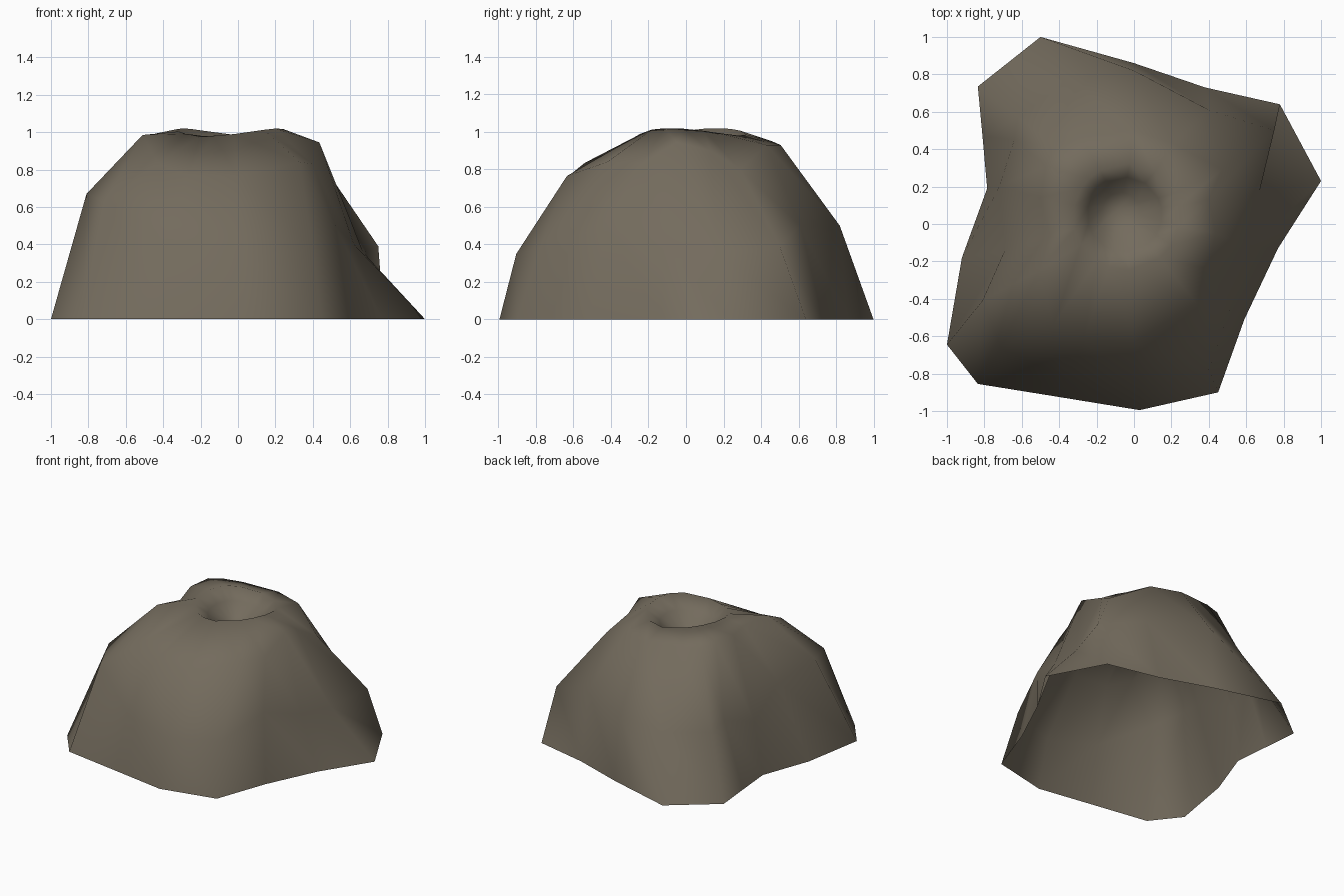
import bpy, bmesh, math

if "Cube" in bpy.data.objects:
    bpy.data.objects.remove(bpy.data.objects["Cube"])

# Sixteen ribs, listed clockwise from the back-left corner
foot = [(-.50, 1.0), (0, .86), (.38, .73), (.78, .64), (1.0, .23), (.77, -.13),
        (.59, -.51), (.45, -.90), (.03, -.995), (-.40, -.925), (-.835, -.855),
        (-1.0, -.645), (-.92, -.18), (-.785, .19), (-.81, .47), (-.835, .735)]
flank = [(-.34, .77, .43), (0, .82, .50), (.40, .61, .50), (.75, .50, .39),
         (.67, .17, .357), (.62, -.12, .40), (.52, -.43, .50), (.40, -.78, .38),
         (.03, -.905, .35), (-.36, -.83, .42), (-.71, -.66, .63), (-.81, -.41, .67),
         (-.69, -.14, .56), (-.72, .20, .40), (-.64, .45, .48), (-.62, .57, .43)]
shoulder = [(-.28, .46, .95), (-.01, .505, .93), (.21, .43, .93), (.47, .29, .80),
            (.40, .13, .90), (.435, -.05, .945), (.40, -.24, .83), (.33, -.42, .84),
            (0, -.635, .765), (-.27, -.62, .77), (-.43, -.54, .835), (-.51, -.25, .985),
            (-.45, -.06, .965), (-.50, .14, .98), (-.47, .31, .985), (-.41, .41, .96)]
CX, CY = -.04, .04     # crater centre


def crater_ring(radius, z, wave, shift=0):
    """Ring round the crater with a gently uneven lip, lined up with the ribs."""
    ring = []
    for x, y, _ in shoulder:
        a = math.atan2(y - CY, x - CX)
        ring.append((CX - shift + radius * math.cos(a), CY + shift + radius * math.sin(a),
                     z + wave * math.cos(2 * a + .9)))
    return ring


rings = [[(x, y, 0) for x, y in foot], flank, shoulder,
         crater_ring(.285, 1.0, .02), crater_ring(.20, .925, .01, .01),
         crater_ring(.10, .845, 0, .03)]

# Open-bottomed hill shell with a crater
bm = bmesh.new()
loops = [[bm.verts.new(p) for p in r] for r in rings]
n = len(foot)
for low, up in zip(loops, loops[1:]):
    for i in range(n):
        j = (i + 1) % n
        bm.faces.new((low[j], low[i], up[j]))
        bm.faces.new((low[i], up[i], up[j]))
# Crater floor
centre = bm.verts.new((CX - .04, CY + .04, .81))
for i in range(n):
    bm.faces.new((loops[-1][(i + 1) % n], loops[-1][i], centre))
for f in bm.faces:
    f.smooth = True

mesh = bpy.data.meshes.new("crater_hill")
bm.to_mesh(mesh)
bm.free()
rock = bpy.data.materials.new("grey brown rock")
rock.diffuse_color = (.172, .147, .109, 1)
rock.use_nodes = True
rock.node_tree.nodes["Principled BSDF"].inputs["Base Color"].default_value = rock.diffuse_color
mesh.materials.append(rock)
hill = bpy.data.objects.new("crater_hill", mesh)
bpy.context.collection.objects.link(hill)
